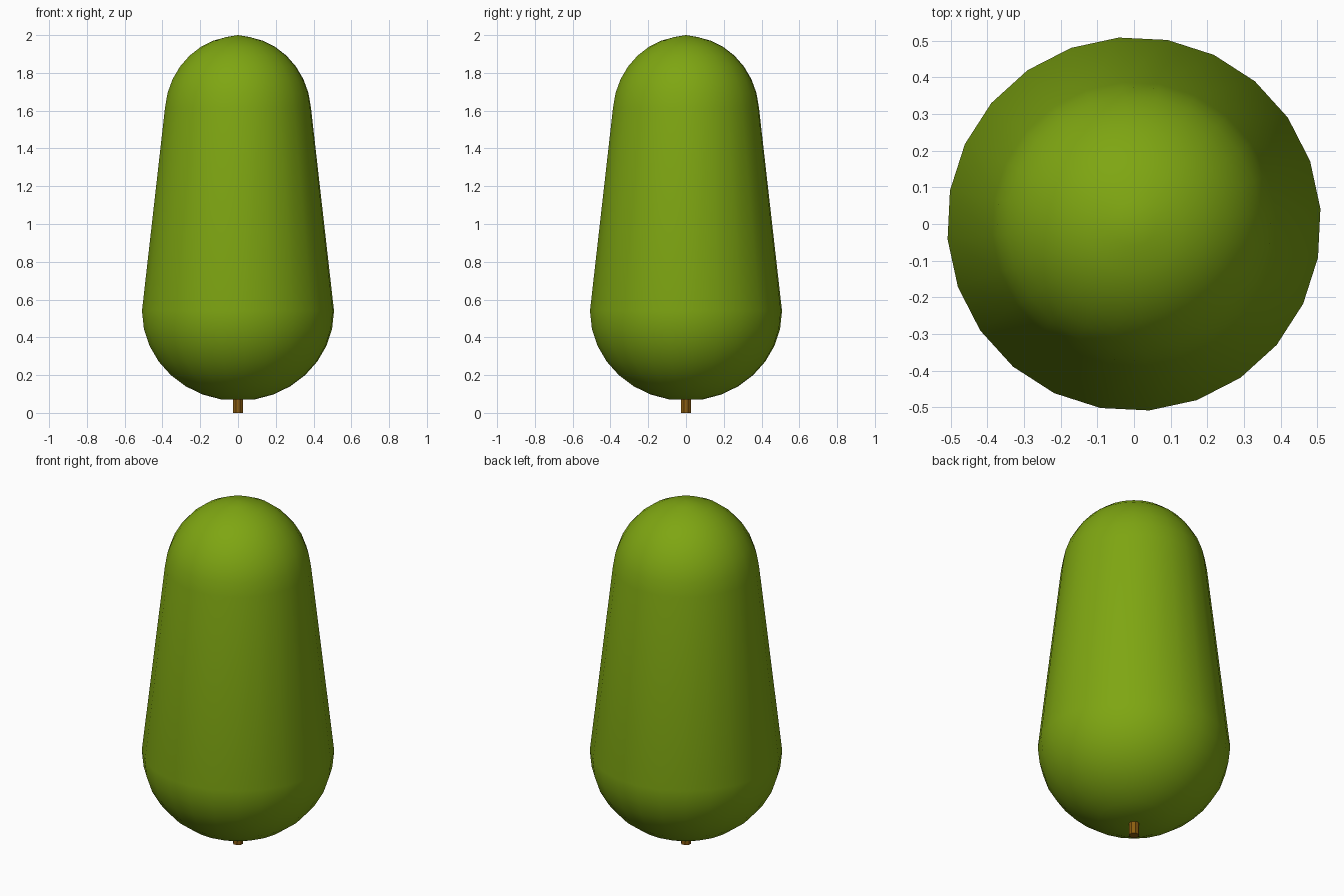
import bpy, bmesh
from math import sin, cos, pi, radians

if "Cube" in bpy.data.objects:
    bpy.data.objects.remove(bpy.data.objects["Cube"])


def lathe(name, profile, sides, offset, color):
    """Revolve (radius, z) points around z; radius 0 makes a pole, open ends are capped."""
    bm = bmesh.new()
    rings = []
    for r, z in profile:
        if r == 0:
            rings.append([bm.verts.new((0, 0, z))] * sides)
        else:
            rings.append([bm.verts.new((r * cos(offset + 2 * pi * i / sides),
                                        r * sin(offset + 2 * pi * i / sides), z))
                          for i in range(sides)])
    for a, b in zip(rings, rings[1:]):
        for i in range(sides):
            j = (i + 1) % sides
            corners = dict.fromkeys((a[i], a[j], b[j], b[i]))
            bm.faces.new(list(corners))
    if profile[0][0] > 0:
        bm.faces.new(rings[0][::-1])
    if profile[-1][0] > 0:
        bm.faces.new(rings[-1])
    bmesh.ops.recalc_face_normals(bm, faces=bm.faces)
    mesh = bpy.data.meshes.new(name)
    bm.to_mesh(mesh)
    bm.free()
    obj = bpy.data.objects.new(name, mesh)
    bpy.context.collection.objects.link(obj)
    mat = bpy.data.materials.new(name + "_colour")
    mat.diffuse_color = color
    mat.use_nodes = True
    mat.node_tree.nodes["Principled BSDF"].inputs["Base Color"].default_value = mat.diffuse_color
    mesh.materials.append(mat)
    bpy.ops.object.select_all(action='DESELECT')
    obj.select_set(True)
    bpy.context.view_layer.objects.active = obj
    bpy.ops.object.shade_smooth_by_angle(angle=radians(40))
    return obj


# Foliage: rounded base, tapering sides, domed top with a slight tip
base = [(0.51 * cos(t), 0.54 - 0.476 * sin(t))
        for t in (radians(80 - 80 * k / 7) for k in range(8))]
dome = [(0.389 * cos(t), 1.58 + 0.415 * sin(t))
        for t in (radians(5 + 76 * k / 7) for k in range(8))]
lathe("foliage", base + dome + [(0, 2.0)], 24, radians(4.7), (0.21, 0.38, 0.006, 1))

# Trunk: short thin stem, its top buried in the foliage
lathe("trunk", [(0.028, 0), (0.028, 0.09)], 8, radians(22.5), (0.26, 0.11, 0.005, 1))
